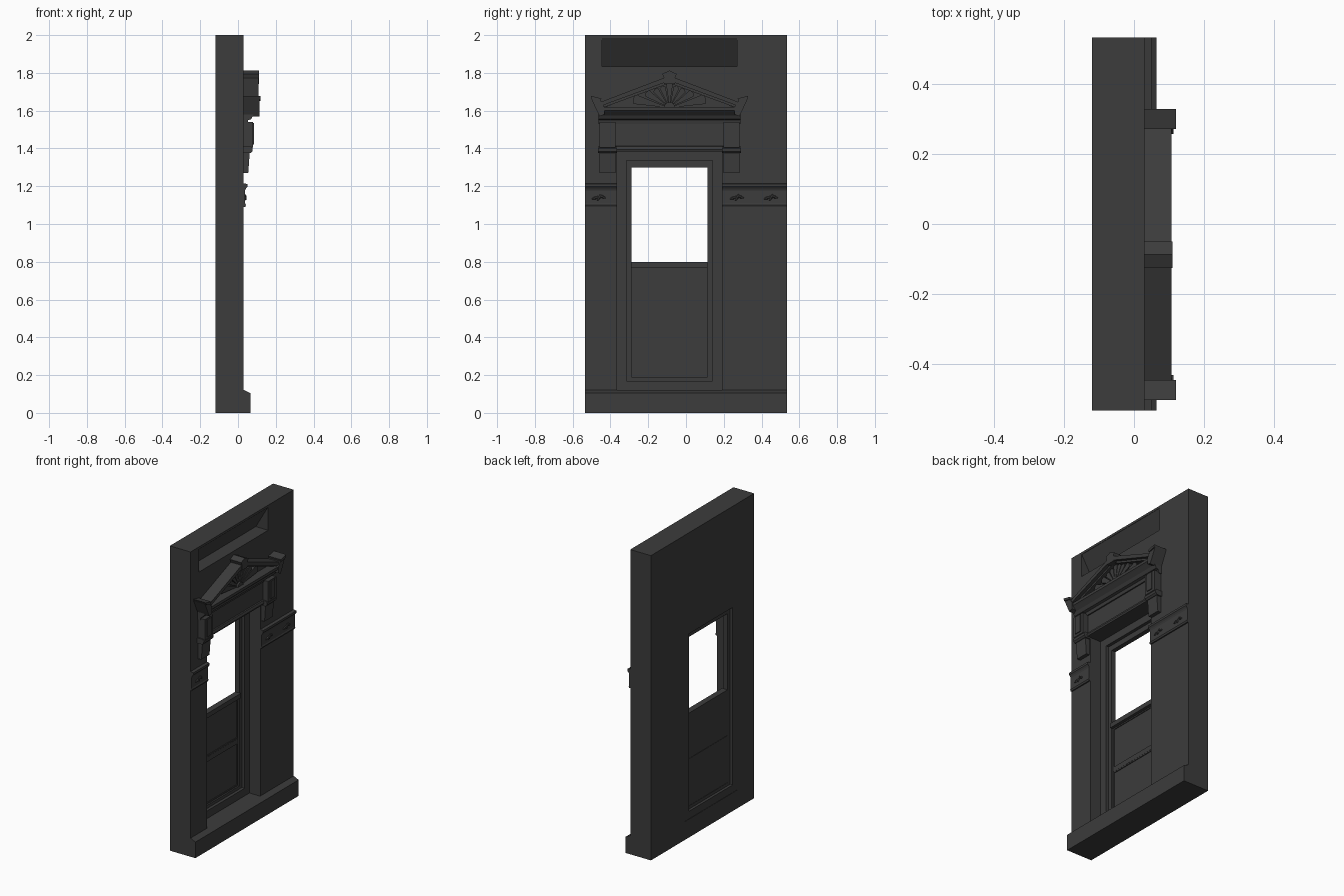
import bpy, bmesh, math
from mathutils import Vector, Matrix

cube = bpy.data.objects.get("Cube")
if cube:
    bpy.data.objects.remove(cube, do_unlink=True)

stone = bpy.data.materials.new("dark grey stone")
stone.use_nodes = True
GREY = (0.045, 0.045, 0.045, 1)
stone.diffuse_color = GREY
stone.node_tree.nodes["Principled BSDF"].inputs["Base Color"].default_value = GREY

MID = -0.0875           # y of the doorway centre line
FACE, BACK = 0.03, -0.12  # x of the wall surfaces
HALF = 0.535


def finish(name, bm):
    bmesh.ops.recalc_face_normals(bm, faces=bm.faces[:])
    mesh = bpy.data.meshes.new(name)
    bm.to_mesh(mesh)
    bm.free()
    mesh.materials.append(stone)
    ob = bpy.data.objects.new(name, mesh)
    bpy.context.collection.objects.link(ob)
    return ob


def add_prism(bm, points, offset):
    """Close a 3D outline and extrude it by an offset."""
    face = bm.faces.new([bm.verts.new(p) for p in points])
    res = bmesh.ops.extrude_face_region(bm, geom=[face], use_keep_orig=True)
    verts = [g for g in res["geom"] if isinstance(g, bmesh.types.BMVert)]
    bmesh.ops.translate(bm, verts=verts, vec=Vector(offset))


def add_box(bm, x0, x1, y0, y1, z0, z1):
    add_prism(bm, [(x0, y0, z0), (x1, y0, z0), (x1, y1, z0), (x0, y1, z0)], (0, 0, z1 - z0))


def box(name, *b):
    bm = bmesh.new()
    add_box(bm, *b)
    return finish(name, bm)


def moulding(name, profile, y0, y1):
    """Run an (x, z) profile along y."""
    bm = bmesh.new()
    add_prism(bm, [(x, y0, z) for x, z in profile], (0, y1 - y0, 0))
    return finish(name, bm)


def plate(name, outline, x0, x1):
    """Extrude a (y, z) outline along x."""
    bm = bmesh.new()
    add_prism(bm, [(x0, y, z) for y, z in outline], (x1 - x0, 0, 0))
    return finish(name, bm)


def frame(name, x0, x1, y0, y1, z0, z1, side, bottom, top):
    bm = bmesh.new()
    add_box(bm, x0, x1, y0, y0 + side, z0, z1)
    add_box(bm, x0, x1, y1 - side, y1, z0, z1)
    add_box(bm, x0, x1, y0 + side, y1 - side, z0, z0 + bottom)
    add_box(bm, x0, x1, y0 + side, y1 - side, z1 - top, z1)
    return finish(name, bm)


def cut(target, cutter):
    mod = target.modifiers.new("cut", 'BOOLEAN')
    mod.operation = 'DIFFERENCE'
    mod.solver = 'EXACT'
    mod.object = cutter
    with bpy.context.temp_override(object=target, active_object=target):
        bpy.ops.object.modifier_apply(modifier=mod.name)
    bpy.data.objects.remove(cutter, do_unlink=True)


# Wall with doorway and a sloping sunk panel near the top
wall = box("wall", BACK, FACE, -HALF, HALF, 0, 2)
cut(wall, box("doorway_cutter", -0.3, 0.3, -0.365, 0.19, 0.12, 1.385))
cut(wall, moulding("panel_cutter", [(0.032, 1.985), (0.028, 1.985), (-0.06, 1.835), (0.032, 1.835)],
                   -0.445, 0.27))

# Plinth with a sloped top
moulding("plinth", [(FACE, 0), (0.065, 0), (0.065, 0.105), (FACE, 0.122)], -HALF, HALF)

# Door frame, sash and lower panels
frame("door_frame", -0.118, -0.05, -0.365, 0.19, 0.12, 1.385, 0.05, 0.05, 0.05)
frame("door_sash", -0.1, -0.07, -0.315, 0.14, 0.17, 1.335, 0.027, 0.02, 0.035)
box("meeting_rail", -0.1, -0.06, -0.29, 0.115, 0.77, 0.8)
box("lower_panel", -0.098, -0.085, -0.29, 0.115, 0.18, 0.78)
box("panel_divider", -0.1, -0.079, -0.29, 0.115, 0.475, 0.5)
frame("upper_panel_bead", -0.085, -0.08, -0.288, 0.113, 0.5, 0.77, 0.008, 0.008, 0.008)
frame("lower_panel_bead", -0.085, -0.08, -0.288, 0.113, 0.19, 0.475, 0.008, 0.008, 0.008)

# Lintel between the brackets
box("lintel_panel", FACE - 0.01, 0.042, -0.375, 0.2, 1.385, 1.54)
moulding("lintel_bead", [(FACE, 1.385), (0.052, 1.385), (0.056, 1.395), (0.05, 1.41), (FACE, 1.415)],
         -0.375, 0.2)

# Cornice
moulding("cornice", [(FACE, 1.53), (0.05, 1.53), (0.054, 1.55), (0.07, 1.555), (0.08, 1.575),
                     (0.1, 1.595), (0.108, 1.602), (0.108, 1.62), (FACE, 1.62)], MID - 0.375, MID + 0.375)

for side, label in ((-1, "right"), (1, "left")):
    def y(d):
        return MID + side * d

    # Bracket with a stepped foot and a raised front
    moulding(label + "_bracket", [(FACE, 1.27), (0.054, 1.27), (0.062, 1.375), (0.068, 1.38),
                                  (0.072, 1.4), (0.08, 1.405), (0.08, 1.54), (FACE, 1.54)], y(0.285), y(0.37))
    moulding(label + "_bracket_collar", [(FACE, 1.375), (0.066, 1.375), (0.076, 1.385), (0.078, 1.4),
                                         (0.07, 1.41), (FACE, 1.41)], y(0.277), y(0.378))
    box(label + "_bracket_front", 0.07, 0.086, *sorted((y(0.305), y(0.35))), 1.42, 1.535)

    # Corner ornament flaring upward and outward
    plate(label + "_corner_ornament", [(y(0.37), 1.57), (y(0.385), 1.6), (y(0.417), 1.67),
                                       (y(0.37), 1.66), (y(0.345), 1.62), (y(0.345), 1.58)], FACE, 0.113)
    plate(label + "_corner_cap", [(y(0.41), 1.66), (y(0.417), 1.678), (y(0.36), 1.665),
                                  (y(0.365), 1.65)], FACE, 0.12)

    # Raking cornice in two steps
    plate(label + "_rake", [(y(0.375), 1.62), (y(0.375), 1.642), (y(0), 1.785), (y(0), 1.758)], FACE, 0.108)
    plate(label + "_rake_bead", [(y(0.34), 1.62), (y(0.36), 1.632), (y(0), 1.762), (y(0), 1.745)], FACE, 0.085)

# Tympanum with a fan of raised rays
plate("tympanum", [(MID - 0.36, 1.61), (MID + 0.36, 1.61), (MID, 1.76)], FACE - 0.005, 0.05)
hub = Vector((MID, 1.615))
for i in range(9):
    a = math.radians(14 + i * 19)
    reach = min(0.2, 0.132 / (math.sin(a) + 0.4 * abs(math.cos(a))))
    tip = Vector((math.cos(a), math.sin(a)))
    across = Vector((-tip.y, tip.x))
    wide = 0.13 * reach
    plate(f"fan_ray_{i + 1}", [hub + tip * 0.03 + across * 0.004, hub + tip * 0.03 - across * 0.004,
                               hub + tip * (reach - 0.01) - across * wide, hub + tip * reach,
                               hub + tip * (reach - 0.01) + across * wide], 0.045, 0.07)
plate("fan_hub", [hub + 0.03 * Vector((math.cos(math.pi * k / 8), math.sin(math.pi * k / 8)))
                  for k in range(9)], 0.045, 0.08)

# Peak block
plate("peak_block", [(MID - 0.03, 1.74), (MID + 0.03, 1.74), (MID + 0.03, 1.775), (MID + 0.038, 1.795),
                     (MID, 1.812), (MID - 0.038, 1.795), (MID - 0.03, 1.775)], FACE, 0.111)

# Carved band on both sides of the doorway
BAND = [(FACE, 1.09), (0.038, 1.09), (0.042, 1.1), (0.038, 1.108), (0.038, 1.178), (0.042, 1.188),
        (0.05, 1.198), (0.05, 1.212), (FACE, 1.215)]
moulding("right_band", BAND, -HALF, -0.365)
moulding("left_band", BAND, 0.19, HALF)


def leaf(name, yc):
    bm = bmesh.new()
    for dy, dz, tilt in ((-0.02, -0.002, 20), (0.018, 0.004, -25), (0, 0, 60)):
        m = (Matrix.Translation((0.038, yc + dy, 1.14 + dz)) @ Matrix.Rotation(math.radians(tilt), 4, 'X')
             @ Matrix.Diagonal((0.009, 0.022, 0.008, 1)))
        bmesh.ops.create_icosphere(bm, subdivisions=1, radius=1, matrix=m)
    return finish(name, bm)


for n, yc in enumerate((-0.46, 0.27, 0.45)):
    leaf(f"band_leaf_{n + 1}", yc)
